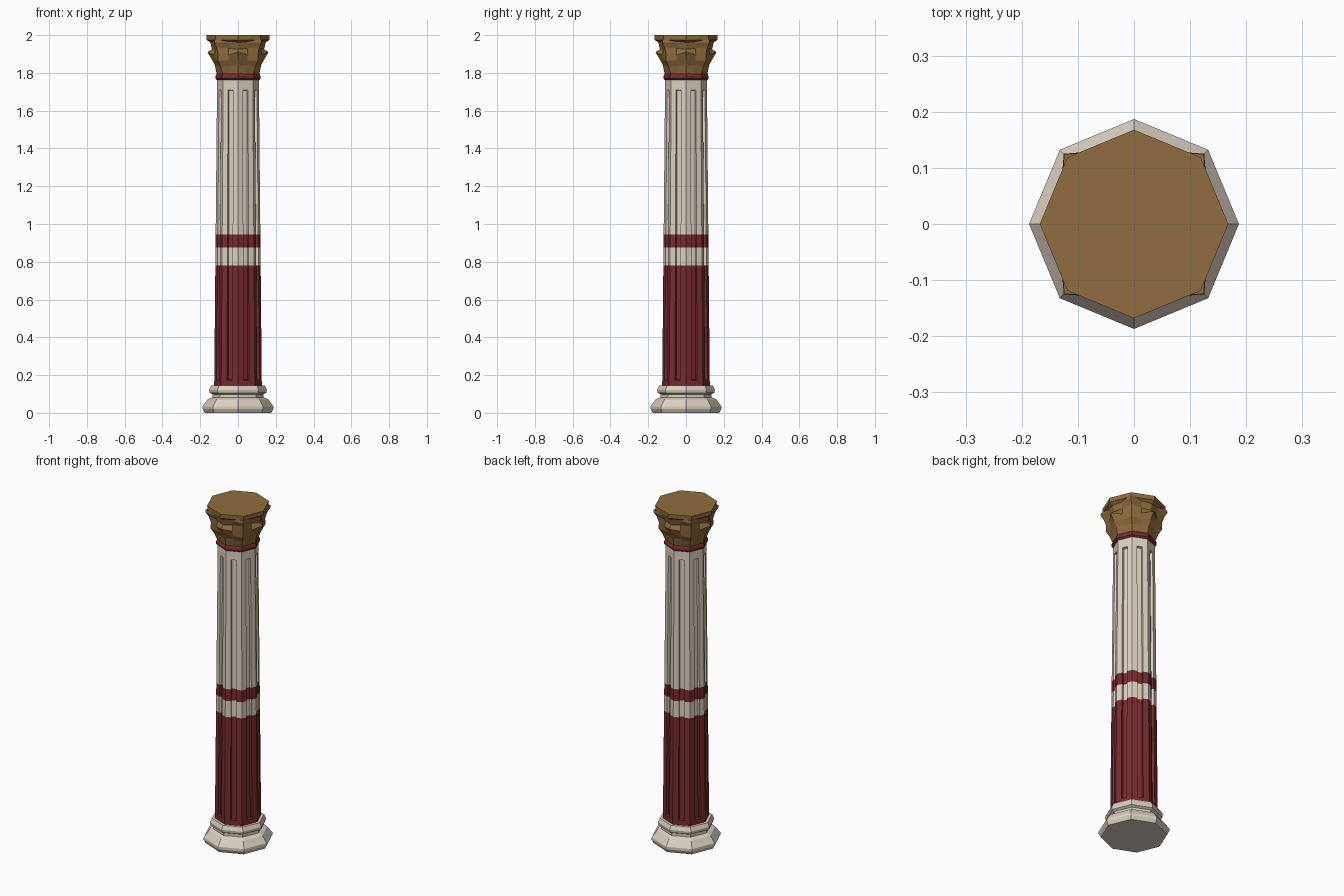
import bpy, bmesh
from math import sin, cos, pi

if "Cube" in bpy.data.objects:
    bpy.data.objects.remove(bpy.data.objects["Cube"])


def material(name, rgb):
    m = bpy.data.materials.new(name)
    m.diffuse_color = (*rgb, 1)
    m.use_nodes = True
    m.node_tree.nodes["Principled BSDF"].inputs["Base Color"].default_value = m.diffuse_color
    return m


CREAM = material("cream_stone", (0.72, 0.63, 0.54))
RED = material("red_paint", (0.19, 0.025, 0.028))
BRONZE = material("bronze", (0.28, 0.155, 0.05))


def loft(name, rings, mats, band_mats=None):
    """Skin a stack of equal-length closed rings and cap both ends."""
    bm = bmesh.new()
    rows = [[bm.verts.new(p) for p in ring] for ring in rings]
    n = len(rows[0])
    for k in range(len(rows) - 1):
        for i in range(n):
            j = (i + 1) % n
            f = bm.faces.new((rows[k][i], rows[k][j], rows[k + 1][j], rows[k + 1][i]))
            f.material_index = band_mats[k] if band_mats else 0
    bm.faces.new(rows[0][::-1])
    top = bm.faces.new(rows[-1])
    top.material_index = band_mats[-1] if band_mats else 0
    bmesh.ops.recalc_face_normals(bm, faces=bm.faces)
    me = bpy.data.meshes.new(name)
    bm.to_mesh(me)
    bm.free()
    for m in mats:
        me.materials.append(m)
    ob = bpy.data.objects.new(name, me)
    bpy.context.collection.objects.link(ob)
    return ob


def octagon(r, z):
    return [(r * cos(i * pi / 4), r * sin(i * pi / 4), z) for i in range(8)]


def fluted_ring(z, depth):
    """Octagon with one square flute in the middle of each face."""
    r = 0.126 - 0.0095 * (z - 0.14)
    apothem, half = r * cos(pi / 8), r * sin(pi / 8)
    pts = []
    for i in range(8):
        a = (i + 0.5) * pi / 4
        for t, d in ((-half, 0), (-0.015, 0), (-0.013, depth), (0.013, depth), (0.015, 0)):
            u = apothem - d
            pts.append((u * cos(a) - t * sin(a), u * sin(a) + t * cos(a), z))
    return pts


def leaf_ring(axis, mid, diag):
    """16-point ring; each argument is (radius, z) for that direction."""
    pts = []
    for i in range(16):
        r, z = (axis, mid, diag, mid)[i % 4]
        pts.append((r * cos(i * pi / 8), r * sin(i * pi / 8), z))
    return pts


# Moulded base
base = [(0.176, 0), (0.187, 0.02), (0.187, 0.035), (0.160, 0.072), (0.135, 0.082),
        (0.135, 0.098), (0.150, 0.106), (0.153, 0.122), (0.142, 0.145)]
loft("base", [octagon(r, z) for r, z in base], [CREAM])

# Fluted shaft with painted bands
D = 0.013
levels = [(0.14, 0, 1), (0.172, 0, 1), (0.176, D, 1), (0.78, D, 0), (0.875, D, 1),
          (0.945, D, 0), (1.706, D, 0), (1.71, 0, 0), (1.77, 0, 0)]
loft("shaft", [fluted_ring(z, d) for z, d, _ in levels], [CREAM, RED],
     [c for _, _, c in levels])

# Red neck ring
neck = [(0.111, 1.762), (0.12, 1.77), (0.12, 1.783), (0.113, 1.797)]
loft("neck_ring", [octagon(r, z) for r, z in neck], [RED])

# Leafy capital: low leaves and corner scrolls on diagonals, tall leaves on axes
capital = [
    ((0.112, 1.79), (0.104, 1.79), (0.112, 1.79)),
    ((0.122, 1.84), (0.116, 1.84), (0.128, 1.83)),
    ((0.138, 1.87), (0.128, 1.865), (0.150, 1.865)),
    ((0.162, 1.91), (0.136, 1.895), (0.148, 1.90)),
    ((0.138, 1.925), (0.130, 1.93), (0.160, 1.935)),
    ((0.146, 1.96), (0.142, 1.96), (0.177, 1.962)),
    ((0.150, 1.975), (0.140, 1.975), (0.176, 1.976)),
]
loft("capital", [leaf_ring(*row) for row in capital], [BRONZE])

# Octagonal top slab
slab = [(0.145, 1.96), (0.167, 1.975), (0.168, 2.0)]
loft("top_slab", [octagon(r, z) for r, z in slab], [BRONZE])
